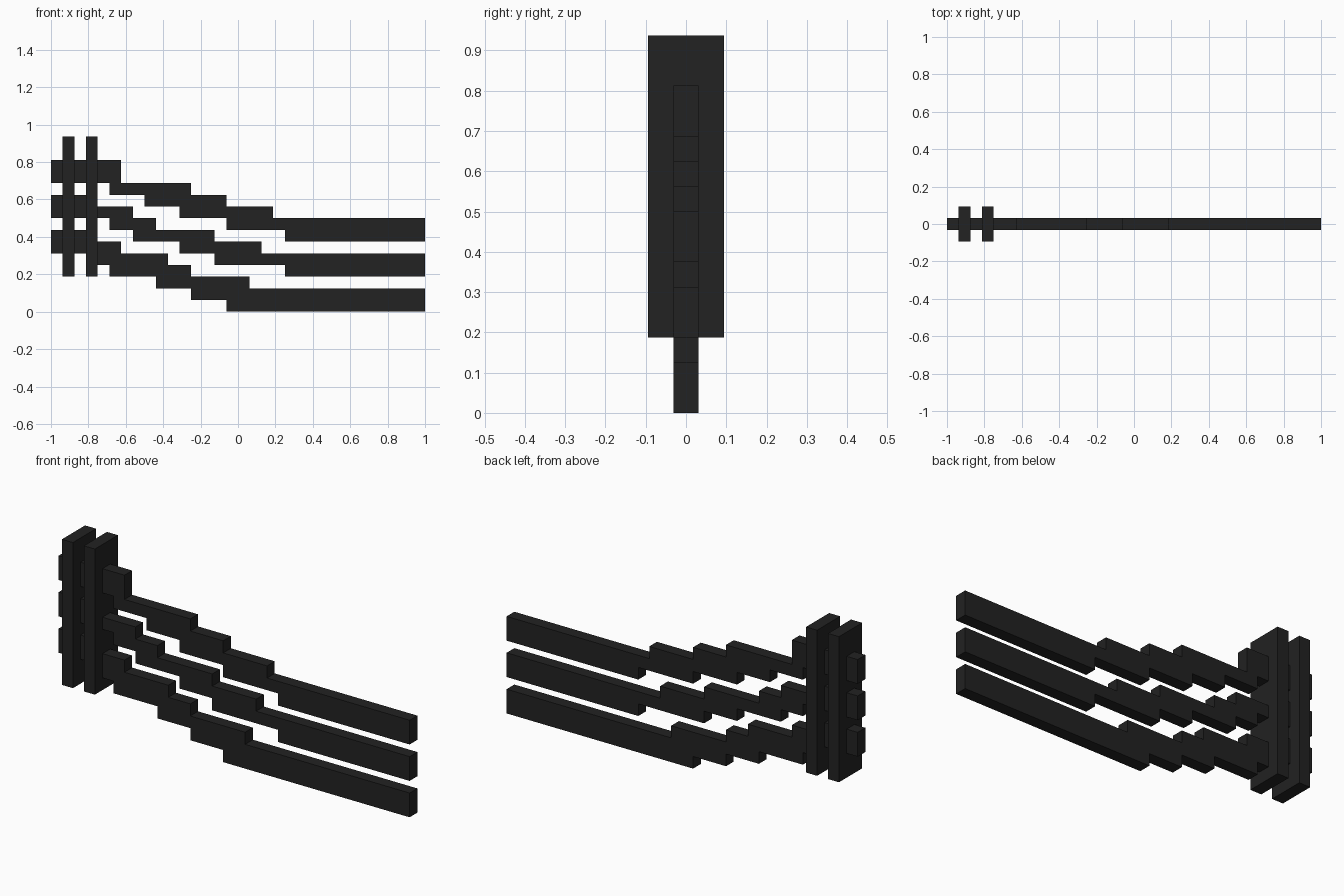
import bpy, bmesh

cube = bpy.data.objects.get("Cube")
if cube:
    bpy.data.objects.remove(cube, do_unlink=True)

U = 1 / 16  # grid unit of the blocky design

mat = bpy.data.materials.new("charcoal black")
mat.use_nodes = True
colour = (0.016, 0.016, 0.016, 1)
mat.diffuse_color = colour
mat.node_tree.nodes["Principled BSDF"].inputs["Base Color"].default_value = colour


def extrude_outline(name, outline, half_depth):
    """Extrude an x-z outline (in grid units) symmetrically along y."""
    bm = bmesh.new()
    face = bm.faces.new([bm.verts.new((x * U, -half_depth * U, z * U)) for x, z in outline])
    ext = bmesh.ops.extrude_face_region(bm, geom=[face])
    verts = [v for v in ext["geom"] if isinstance(v, bmesh.types.BMVert)]
    bmesh.ops.translate(bm, verts=verts, vec=(0, 2 * half_depth * U, 0))
    bmesh.ops.recalc_face_normals(bm, faces=bm.faces)
    mesh = bpy.data.meshes.new(name)
    bm.to_mesh(mesh)
    bm.free()
    mesh.materials.append(mat)
    obj = bpy.data.objects.new(name, mesh)
    bpy.context.collection.objects.link(obj)
    return obj


def stairs(steps, start=-16):
    """Turn (end x, height) steps into a stepped line."""
    points = []
    for end, z in steps:
        points += [(start, z), (end, z)]
        start = end
    return points


# Stepped rails: upper edge and lower edge, each as (end x, height)
rails = {
    "upper_rail": ([(-10, 13), (-4, 11), (-1, 10), (3, 9), (16, 8)],
                   [(-11, 11), (-8, 10), (-5, 9), (-1, 8), (4, 7), (16, 6)]),
    "middle_rail": ([(-12.5, 10), (-9, 9), (-7, 8), (-2, 7), (2, 6), (16, 5)],
                    [(-11, 8), (-9, 7), (-5, 6), (-2, 5), (4, 4), (16, 3)]),
    "lower_rail": ([(-12.5, 7), (-10, 6), (-6, 5), (-4, 4), (1, 3), (16, 2)],
                   [(-12.5, 5), (-11, 4), (-7, 3), (-4, 2), (-1, 1), (16, 0)]),
}
for name, (top, bottom) in rails.items():
    extrude_outline(name, stairs(top) + stairs(bottom)[::-1], 0.5)

# Upright posts clamping the rails
for name, x in (("outer_post", -15), ("inner_post", -13)):
    extrude_outline(name, [(x, 3), (x + 1, 3), (x + 1, 15), (x, 15)], 1.5)
